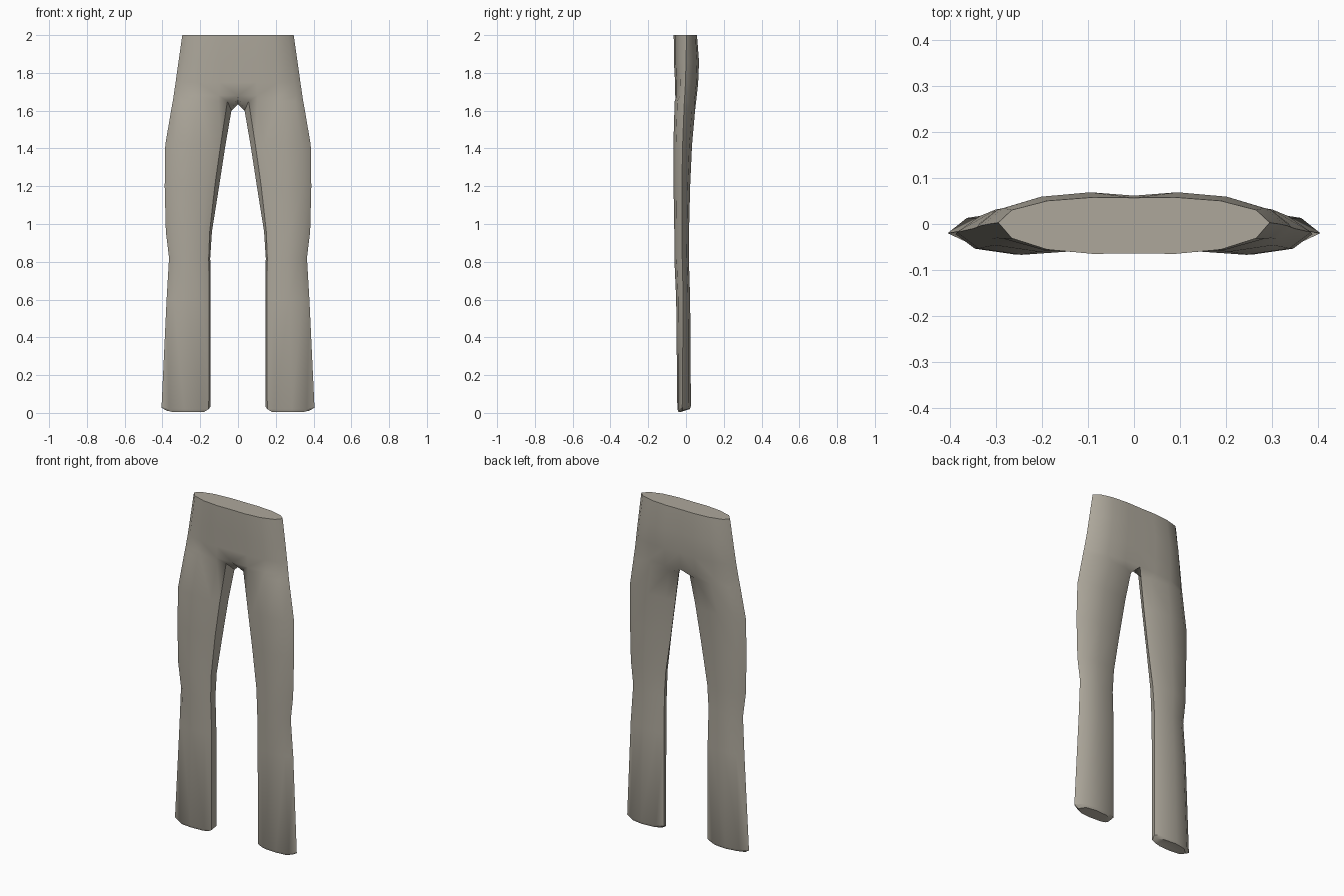
import bpy
import bmesh

if "Cube" in bpy.data.objects:
    bpy.data.objects.remove(bpy.data.objects["Cube"], do_unlink=True)

# Cloth colour
cloth = bpy.data.materials.new("warm_grey_cloth")
cloth.use_nodes = True
colour = (0.42, 0.39, 0.33, 1)
cloth.diffuse_color = colour
cloth.node_tree.nodes["Principled BSDF"].inputs["Base Color"].default_value = colour

# Leg rings: front z, back z, front inseam x, back inseam x, outseam x, front y, back y, outseam y
LEG = [
    (0.005, 0.02, 0.18, 0.17, 0.38, -0.04, 0.02, -0.018),
    (0.02, 0.035, 0.155, 0.145, 0.405, -0.046, 0.026, -0.02),
    (0.6, 0.6, 0.153, 0.145, 0.378, -0.052, 0.022, -0.015),
    (0.82, 0.82, 0.155, 0.147, 0.365, -0.062, 0.015, -0.02),
    (0.96, 0.96, 0.15, 0.138, 0.382, -0.062, 0.016, -0.022),
    (1.2, 1.2, 0.123, 0.1, 0.388, -0.066, 0.022, -0.022),
    (1.42, 1.42, 0.092, 0.066, 0.385, -0.067, 0.032, -0.018),
    (1.65, 1.6, 0.056, 0.035, 0.35, -0.06, 0.048, -0.01),
]
# Hip rings share the same columns and meet on the centre line
HIP = [
    (1.68, 1.635, 0, 0, 0.344, -0.057, 0.052, -0.008),
    (1.75, 1.74, 0, 0, 0.331, -0.058, 0.064, -0.003),
    (1.86, 1.86, 0, 0, 0.315, -0.064, 0.069, 0),
    (2, 2, 0, 0, 0.295, -0.065, 0.058, 0.003),
]
# Cross-section columns: share of width, share of depth
LEG_SECTION = [(0, 0.45), (0.16, 0.85), (0.52, 1), (0.84, 0.72)]
HIP_SECTION = [(0, 0.98), (0.3, 1), (0.64, 0.86), (0.9, 0.5)]


def ring(bm, row, section):
    """Half-body ring running front inseam, outseam, back inseam."""
    zf, zb, inner_f, inner_b, outer, yf, yb, yo = row

    def side(inner, y, z):
        return [bm.verts.new((inner + (outer - inner) * u, yo + (y - yo) * v, z))
                for u, v in section]

    front = side(inner_f, yf, zf)
    back = side(inner_b, yb, zb)
    edge = bm.verts.new((outer, yo, (zf + zb) / 2))
    return front + [edge] + back[::-1]


# Left half of the trousers, lofted from hem to waist
bm = bmesh.new()
rings = [ring(bm, r, LEG_SECTION) for r in LEG]
rings += [ring(bm, r, HIP_SECTION) for r in HIP]
for i, (low, high) in enumerate(zip(rings, rings[1:])):
    count = len(low) if i < len(LEG) else len(low) - 1
    for j in range(count):
        k = (j + 1) % len(low)
        bm.faces.new((low[j], low[k], high[k], high[j]))
bm.faces.new(rings[0][::-1])    # closed hem
bm.faces.new(rings[-1])         # closed waist

# Slight groove at the centre of the seat
for hip_ring in rings[-3:-1]:
    hip_ring[-1].co.y -= 0.006

mesh = bpy.data.meshes.new("trousers")
bm.to_mesh(mesh)
bm.free()
mesh.materials.append(cloth)
trousers = bpy.data.objects.new("trousers", mesh)
bpy.context.collection.objects.link(trousers)

# Right half by mirroring, then soft shading with sharp seams
bpy.ops.object.select_all(action="DESELECT")
bpy.context.view_layer.objects.active = trousers
trousers.select_set(True)
mirror = trousers.modifiers.new("mirror_half", "MIRROR")
mirror.merge_threshold = 0.001
bpy.ops.object.modifier_apply(modifier=mirror.name)
bpy.ops.object.shade_smooth_by_angle(angle=0.6)
